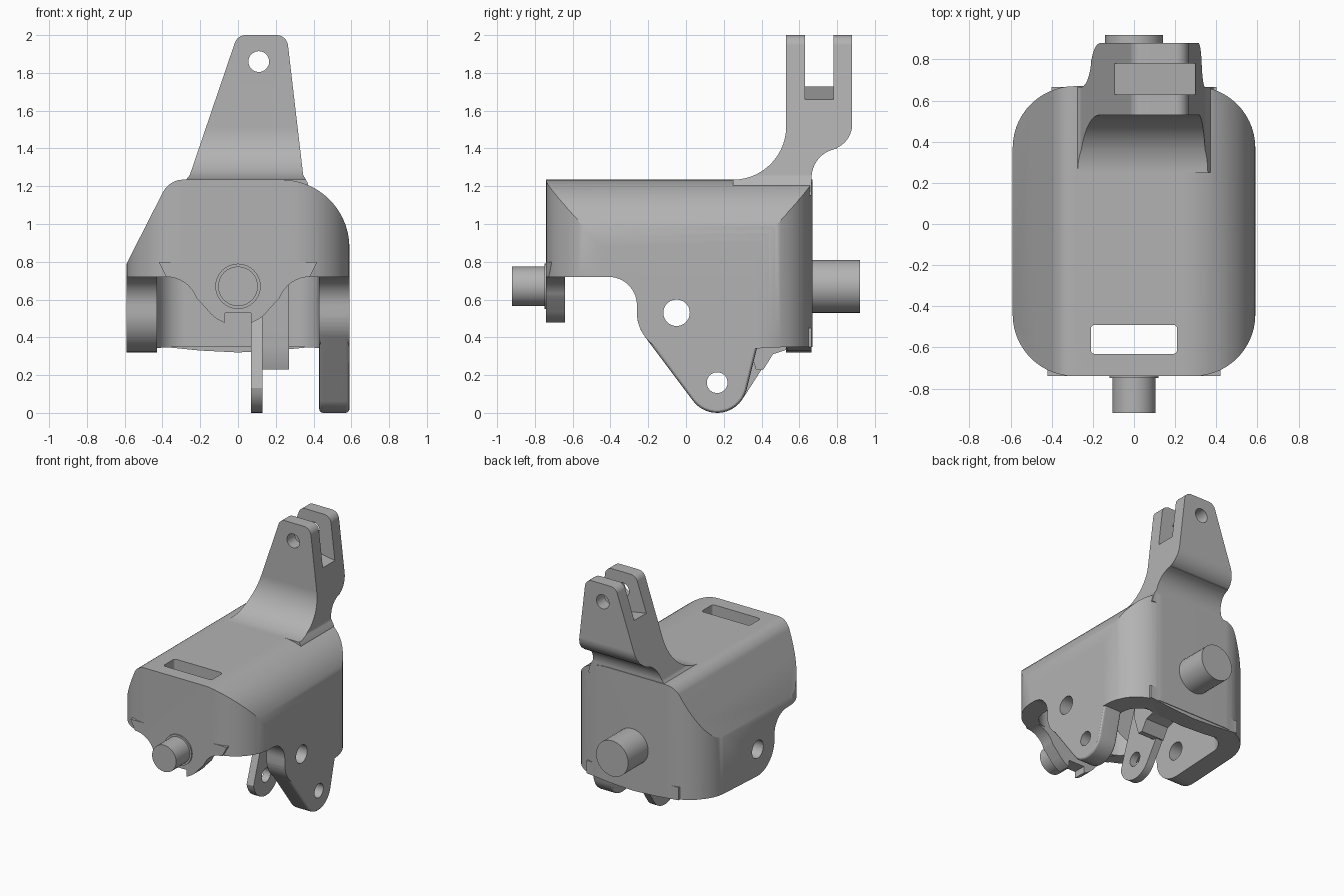
import bpy
from math import cos, sin, radians

cube = bpy.data.objects.get("Cube")
if cube:
    bpy.data.objects.remove(cube, do_unlink=True)

metal = bpy.data.materials.new("grey metal")
metal.use_nodes = True
grey = (0.45, 0.45, 0.45, 1)
metal.diffuse_color = grey
metal.node_tree.nodes["Principled BSDF"].inputs["Base Color"].default_value = grey


def arc(cx, cy, r, start, end, n=14):
    """Points along an arc, angles in degrees."""
    return [(cx + r * cos(radians(start + (end - start) * i / n)),
             cy + r * sin(radians(start + (end - start) * i / n))) for i in range(n + 1)]


def rounded_rect(x0, y0, x1, y1, r, n=14):
    return (arc(x1 - r, y1 - r, r, 0, 90, n) + arc(x0 + r, y1 - r, r, 90, 180, n)
            + arc(x0 + r, y0 + r, r, 180, 270, n) + arc(x1 - r, y0 + r, r, 270, 360, n))


def prism(name, pts, axis, lo, hi):
    """Extrude a 2D outline along the given axis."""
    place = {"x": lambda p, d: (d, p[0], p[1]),
             "y": lambda p, d: (p[0], d, p[1]),
             "z": lambda p, d: (p[0], p[1], d)}[axis]
    n = len(pts)
    verts = [place(p, lo) for p in pts] + [place(p, hi) for p in pts]
    faces = [tuple(range(n))[::-1], tuple(range(n, 2 * n))]
    faces += [(i, (i + 1) % n, (i + 1) % n + n, i + n) for i in range(n)]
    mesh = bpy.data.meshes.new(name)
    mesh.from_pydata(verts, [], faces)
    mesh.materials.append(metal)
    obj = bpy.data.objects.new(name, mesh)
    bpy.context.collection.objects.link(obj)
    bpy.ops.object.select_all(action="DESELECT")
    obj.select_set(True)
    bpy.context.view_layer.objects.active = obj
    bpy.ops.object.mode_set(mode="EDIT")
    bpy.ops.mesh.select_all(action="SELECT")
    bpy.ops.mesh.remove_doubles(threshold=0.0005)
    bpy.ops.mesh.normals_make_consistent(inside=False)
    bpy.ops.object.mode_set(mode="OBJECT")
    return obj


def apply(obj, kind, **settings):
    mod = obj.modifiers.new(kind.lower(), kind)
    for key, value in settings.items():
        setattr(mod, key, value)
    bpy.context.view_layer.objects.active = obj
    bpy.ops.object.modifier_apply(modifier=mod.name)


def combine(obj, operation, *others):
    for other in others:
        apply(obj, "BOOLEAN", operation=operation, object=other, solver="EXACT")
        bpy.data.objects.remove(other, do_unlink=True)
    return obj


def soften(obj, width):
    apply(obj, "BEVEL", width=width, segments=3, limit_method="ANGLE", angle_limit=radians(40))
    return obj


def circle(cx, cy, r):
    return arc(cx, cy, r, 0, 360, 32)[:-1]


# Housing: sloped left shoulder, round right shoulder, rounded plan, lobed sides
housing = prism("housing", [(-0.59, 0), (0.59, 0)] + arc(0.23, 0.875, 0.36, 0, 90)
                + arc(-0.29, 1.115, 0.12, 90, 152, 6) + [(-0.59, 0.79)], "y", -1, 1)
plan = prism("plan", rounded_rect(-0.59, -0.74, 0.59, 0.67, 0.3), "z", -1, 3)
sides = prism("sides", [(-1, 2), (-1, 0.72)] + arc(-0.41, 0.57, 0.15, 90, 0)
              + arc(-0.05, 0.53, 0.21, 180, 274) + [(0.55, 0.35), (1, 0.35), (1, 2)],
              "x", -1, 1)
combine(housing, "INTERSECT", plan, sides)

# Hollow interior
cavity = prism("cavity", [(-0.43, -0.1), (0.43, -0.1)] + arc(0.22, 0.87, 0.21, 0, 90)
               + [(-0.28, 1.08), (-0.43, 0.8)], "y", -1, 1)
combine(cavity, "INTERSECT",
        prism("inner_plan", rounded_rect(-0.43, -0.64, 0.43, 0.52, 0.15), "z", -1, 3))
combine(housing, "DIFFERENCE", cavity)

# Deep side plate with the lower pivot lobe
plate = prism("side_plate", arc(-0.05, 0.53, 0.21, 180, 218, 6)
              + arc(0.165, 0.16, 0.16, 218, 345) + [(0.38, 0.36), (0.38, 0.7), (-0.2, 0.7)],
              "x", 0.43, 0.59)
soften(plate, 0.02)

# Front tongue around the front pin, notched at the bottom
tongue = prism("tongue", [(-0.42, 0.8)] + arc(-0.38, 0.55, 0.17, 90, 20, 8)
               + arc(0, 0.67, 0.205, 215, 250, 6) + [(-0.07, 0.53), (0.07, 0.53)]
               + arc(0, 0.67, 0.205, 290, 325, 6) + arc(0.38, 0.55, 0.17, 160, 90, 8)
               + [(0.42, 0.8)], "y", -0.74, -0.64)

# Sagging lower lip of the back wall
lip = prism("back_lip", [(-0.4, 0.45), (-0.4, 0.35), (-0.2, 0.33), (0, 0.32),
                         (0.2, 0.33), (0.4, 0.35), (0.4, 0.45)], "y", 0.53, 0.665)

# Inner rib and hanging lug
rib = prism("rib", [(0.33, 0.36), (0.37, 0.23), (0.41, 0.23), (0.46, 0.31), (0.58, 0.35),
                    (0.58, 1.12), (0.33, 1.12)], "x", 0.07, 0.27)
lug = prism("lug", arc(0.165, 0.16, 0.16, 190, 328)
            + [(0.42, 0.26), (0.46, 0.4), (0.36, 0.7), (0.2, 0.7)], "x", 0.07, 0.13)

# Upright fork arm: side profile crossed with tapered front outline
arm = prism("arm", [(0.25, 1.15)] + arc(0.25, 1.515, 0.28, -90, 0) + [(0.53, 2), (0.88, 2)]
            + arc(0.74, 1.53, 0.14, 0, -65) + arc(0.82, 1.245, 0.155, 98, 180)
            + [(0.665, 1.15)], "x", -1, 1)
outline = prism("outline", [(-0.31, 1.1), (-0.29, 1.215), (-0.255, 1.26)]
                + arc(0.04, 1.94, 0.06, 160, 90, 6) + arc(0.205, 1.94, 0.06, 90, 8, 6)
                + [(0.345, 1.26), (0.37, 1.215), (0.4, 1.1)], "y", 0, 1)
combine(arm, "INTERSECT", outline)
fork_gap = prism("fork_gap", [(-0.5, 2.2), (-0.5, 1.8), (0.5, 1.625), (0.5, 2.2)],
                 "y", 0.63, 0.78)
combine(arm, "DIFFERENCE", fork_gap, prism("arm_hole", circle(0.11, 1.86, 0.055), "y", 0, 1))

combine(housing, "UNION", plate, tongue, lip, rib, lug, arm)

# Cross bores and top slot with a smaller opening beneath
combine(housing, "DIFFERENCE",
        prism("upper_bore", circle(-0.05, 0.53, 0.07), "x", -1, 1),
        prism("lower_bore", circle(0.165, 0.16, 0.055), "x", -1, 1),
        prism("top_slot", rounded_rect(-0.21, -0.632, 0.21, -0.49, 0.02, 4), "z", 1.0, 1.5))

# Front and back pins
front_pin = prism("front_pin", circle(0, 0.67, 0.105), "y", -0.92, -0.7)
front_collar = prism("front_collar", circle(0, 0.67, 0.12), "y", -0.75, -0.7)
back_pin = prism("back_pin", circle(0, 0.67, 0.14), "y", 0.6, 0.92)

# Smooth shading with crisp edges
for obj in (housing, front_pin, front_collar, back_pin):
    bpy.ops.object.select_all(action="DESELECT")
    obj.select_set(True)
    bpy.context.view_layer.objects.active = obj
    bpy.ops.object.shade_smooth_by_angle(angle=radians(28))
    obj.modifiers.new("even_normals", "WEIGHTED_NORMAL").keep_sharp = True
